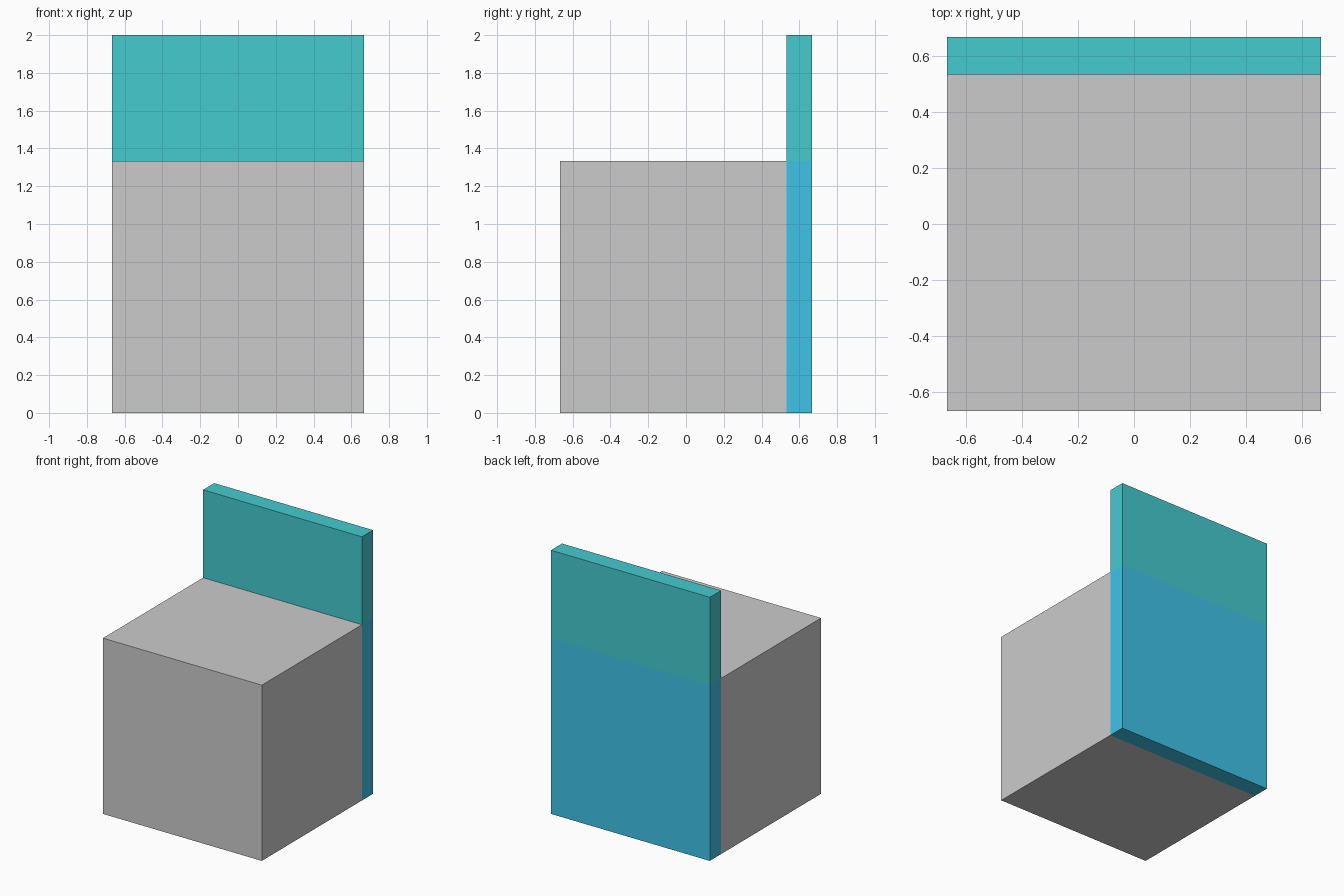
import bpy

if "Cube" in bpy.data.objects:
    bpy.data.objects.remove(bpy.data.objects["Cube"])

H = 2 / 3      # half width of the block
T = 2 / 15     # thickness of the back panel


def box(name, lo, hi, color=None):
    size = [b - a for a, b in zip(lo, hi)]
    centre = [(a + b) / 2 for a, b in zip(lo, hi)]
    bpy.ops.mesh.primitive_cube_add(size=1, location=centre)
    obj = bpy.context.object
    obj.name = name
    obj.scale = size
    bpy.ops.object.transform_apply(location=False, rotation=False, scale=True)
    if color:
        mat = bpy.data.materials.new(name + "_color")
        mat.diffuse_color = (*color, 1)
        mat.use_nodes = True
        mat.node_tree.nodes["Principled BSDF"].inputs["Base Color"].default_value = mat.diffuse_color
        obj.data.materials.append(mat)
    return obj


# Solid seat block
box("seat_block", (-H, -H, 0), (H, H - T, 2 * H))

# Back panel: blue lower half behind the seat, teal backrest above it
box("lower_back", (-H, H - T, 0), (H, H, 2 * H), (0.05, 0.55, 0.81))
box("backrest", (-H, H - T, 2 * H), (H, H, 2), (0.06, 0.60, 0.63))
